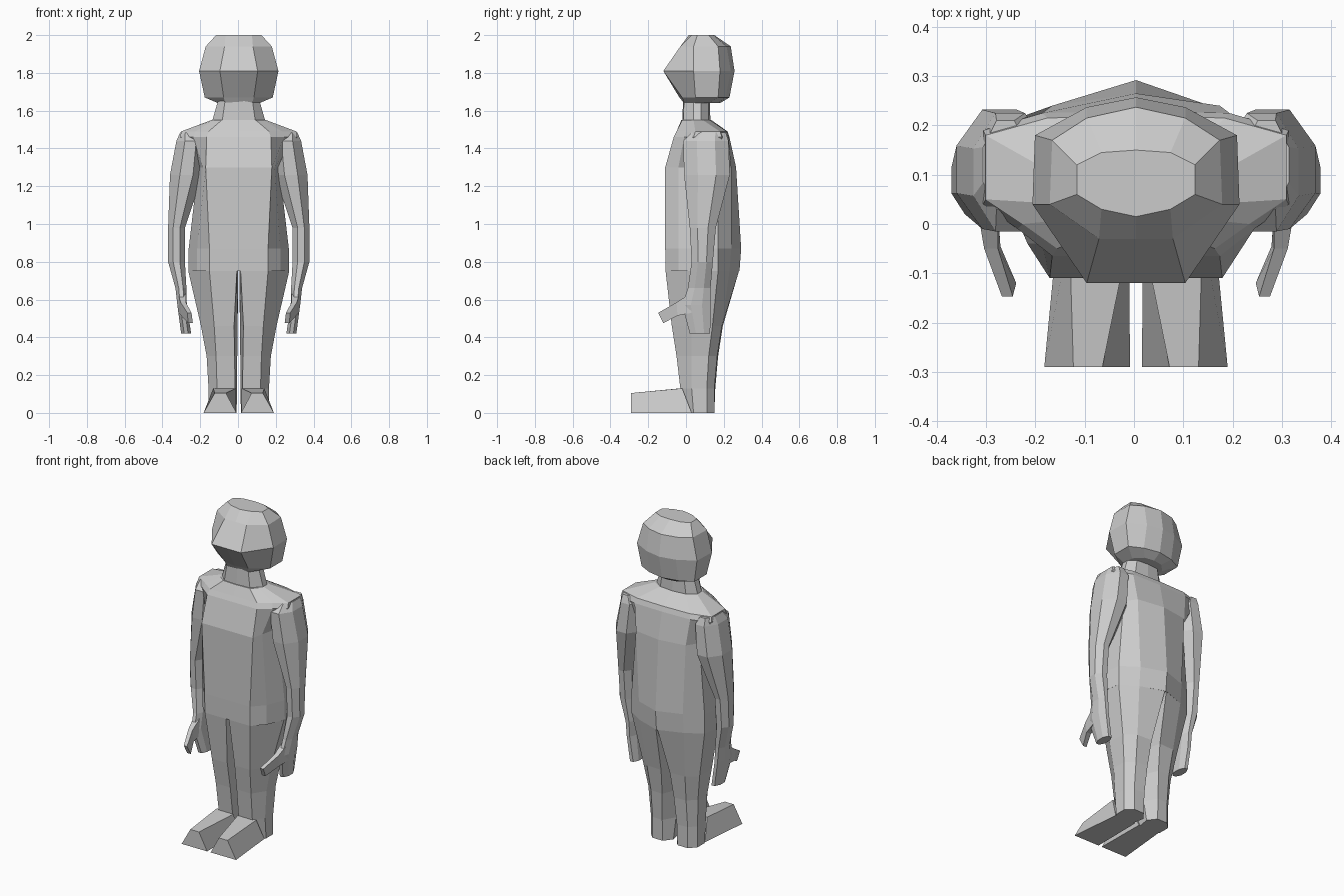
import bpy, bmesh

CENTRE = 0.004  # x of the symmetry plane


def loft(name, rings, mirror=False):
    """Skin a stack of equal-length point rings and cap both ends."""
    bm = bmesh.new()
    loops = [[bm.verts.new(p) for p in ring] for ring in rings]
    n = len(loops[0])
    for a, b in zip(loops, loops[1:]):
        for i in range(n):
            j = (i + 1) % n
            bm.faces.new((a[i], a[j], b[j], b[i]))
    bm.faces.new(loops[0])
    bm.faces.new(loops[-1])
    bmesh.ops.recalc_face_normals(bm, faces=bm.faces)
    mesh = bpy.data.meshes.new(name)
    bm.to_mesh(mesh)
    bm.free()
    ob = bpy.data.objects.new(name, mesh)
    ob.location.x = CENTRE
    bpy.context.collection.objects.link(ob)
    if mirror:
        ob.modifiers.new("mirror", 'MIRROR').use_mirror_merge = False
    return ob


def whole(z, half):
    """Full ring from half outline running front centre to back centre."""
    pts = half + [(-x, y) for x, y in half[-2:0:-1]]
    return [(x, y, z) for x, y in pts]


def octagon(z, x0, x1, y0, y1, c=0.3):
    """Chamfered rectangle ring."""
    dx, dy = (x1 - x0) * c, (y1 - y0) * c
    return [(x0 + dx, y0, z), (x1 - dx, y0, z), (x1, y0 + dy, z), (x1, y1 - dy, z),
            (x1 - dx, y1, z), (x0 + dx, y1, z), (x0, y1 - dy, z), (x0, y0 + dy, z)]


# Head with wedge-shaped face
loft("head", [
    whole(1.64, [(0, -.01), (.07, -.01), (.11, .05), (.11, .12), (.06, .17), (0, .18)]),
    whole(1.67, [(0, -.035), (.08, -.02), (.18, .05), (.18, .17), (.10, .21), (0, .23)]),
    whole(1.81, [(0, -.12), (.10, -.12), (.21, .04), (.205, .18), (.10, .237), (0, .257)]),
    whole(1.94, [(0, -.03), (.075, -.03), (.175, .04), (.17, .17), (.10, .215), (0, .237)]),
    whole(2.00, [(0, .015), (.07, .03), (.12, .06), (.12, .12), (.07, .145), (0, .15)]),
])

# Neck
loft("neck", [
    whole(1.53, [(0, -.02), (.09, -.015), (.145, .04), (.145, .08), (.09, .12), (0, .13)]),
    whole(1.67, [(0, -.015), (.07, -.01), (.105, .04), (.105, .08), (.07, .12), (0, .125)]),
])

# Torso from hips to shoulder slope
loft("torso", [
    whole(.75, [(0, -.108), (.155, -.108), (.22, -.04), (.267, .07), (.25, .17), (.15, .23), (0, .283)]),
    whole(.87, [(0, -.11), (.155, -.11), (.22, -.04), (.265, .07), (.25, .17), (.15, .24), (0, .292)]),
    whole(1.30, [(0, -.11), (.175, -.11), (.19, -.04), (.215, .07), (.215, .17), (.17, .24), (0, .265)]),
    whole(1.46, [(0, -.065), (.17, -.065), (.24, -.01), (.31, .04), (.31, .19), (.19, .225), (0, .23)]),
    whole(1.49, [(0, -.05), (.16, -.05), (.23, 0), (.305, .05), (.305, .18), (.18, .215), (0, .22)]),
    whole(1.55, [(0, -.025), (.09, -.02), (.13, .01), (.145, .04), (.145, .09), (.09, .125), (0, .135)]),
])

# Arms running into flat hands
loft("arm", [
    octagon(1.485, .22, .31, .03, .21),
    octagon(1.44, .18, .33, -.015, .225),
    octagon(1.26, .19, .364, -.01, .232),
    octagon(.98, .285, .374, .02, .158),
    octagon(.80, .285, .374, .03, .142),
    octagon(.66, .277, .335, .01, .13),
    octagon(.57, .275, .325, -.02, .13),
    octagon(.42, .252, .305, .02, .128),
], mirror=True)

# Thumbs
loft("thumb", [
    [(.28, .03, .53), (.32, .03, .53), (.32, .02, .63), (.28, .02, .63)],
    [(.275, -.045, .515), (.305, -.045, .515), (.308, -.05, .585), (.28, -.05, .585)],
    [(.243, -.12, .475), (.268, -.12, .475), (.272, -.147, .53), (.25, -.147, .53)],
], mirror=True)


def leg_ring(z, pts):
    return [(x, y, z) for x, y in pts]


# Legs
loft("leg", [
    leg_ring(.0, [(.03, 0), (.115, 0), (.16, .04), (.16, .11), (.12, .15), (.05, .15), (.012, .10)]),
    leg_ring(.13, [(.02, -.03), (.115, -.03), (.16, .03), (.16, .11), (.12, .15), (.05, .155), (.008, .08)]),
    leg_ring(.30, [(.022, -.05), (.12, -.05), (.17, .03), (.17, .12), (.12, .165), (.04, .17), (.008, .09)]),
    leg_ring(.46, [(.025, -.075), (.13, -.075), (.20, .03), (.195, .14), (.13, .19), (.03, .195), (.006, .09)]),
    leg_ring(.75, [(.01, -.108), (.155, -.108), (.267, .06), (.25, .17), (.15, .23), (.005, .28), (.003, .10)]),
], mirror=True)

# Wedge feet
loft("foot", [
    [(.012, -.29, 0), (.186, -.29, 0), (.127, -.29, .105), (.068, -.29, .105)],
    [(.015, .03, 0), (.155, .03, 0), (.135, -.02, .13), (.015, -.03, .13)],
], mirror=True)
